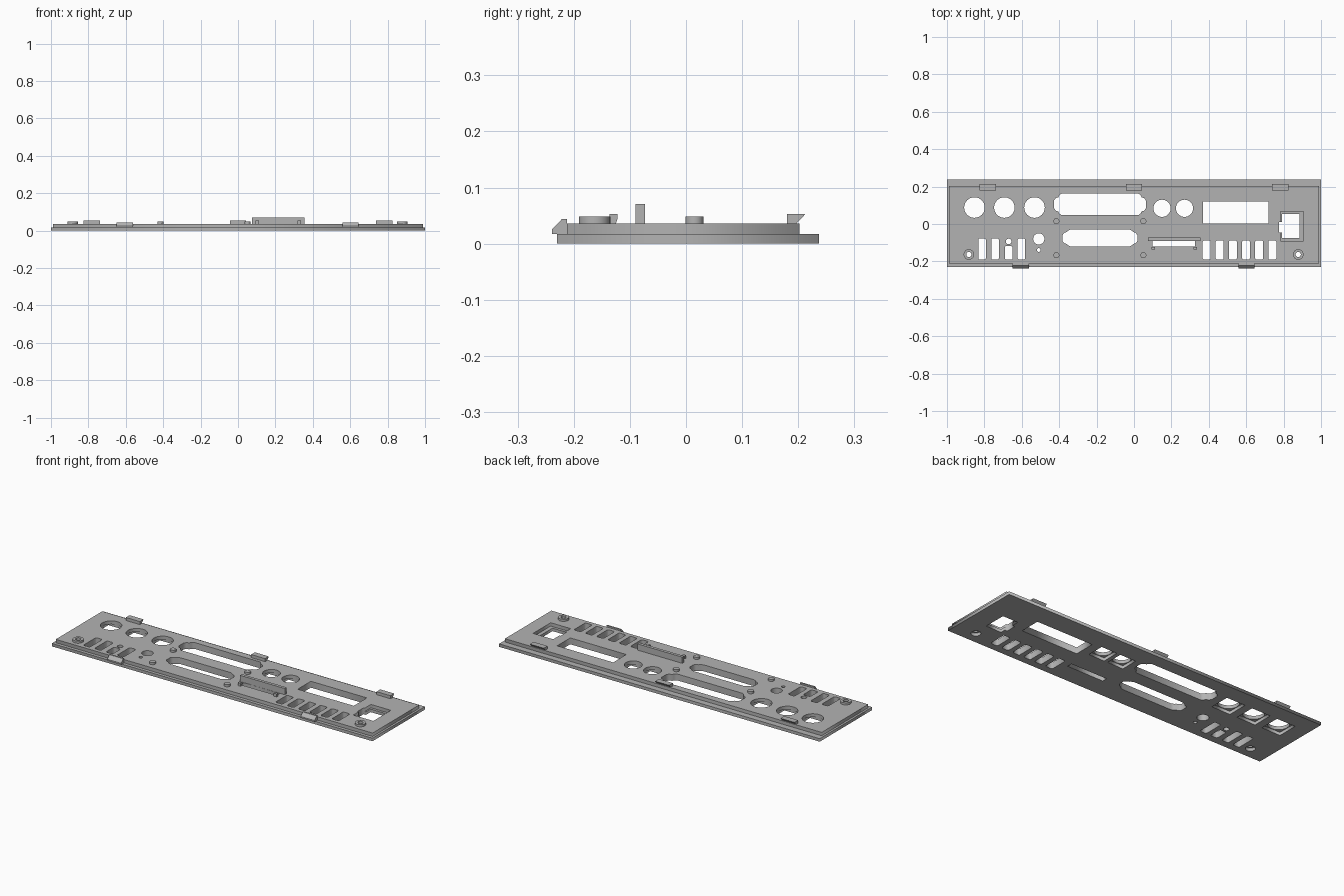
import bpy, math

if "Cube" in bpy.data.objects:
    bpy.data.objects.remove(bpy.data.objects["Cube"])

grey = bpy.data.materials.new("plastic_grey")
grey.diffuse_color = (0.45, 0.45, 0.45, 1)
grey.use_nodes = True
grey.node_tree.nodes["Principled BSDF"].inputs["Base Color"].default_value = grey.diffuse_color

BASE_TOP, TOP = 0.017, 0.036


# Outline helpers
def rect(x0, x1, y0, y1):
    return [(x0, y0), (x1, y0), (x1, y1), (x0, y1)]


def circle(cx, cy, r, n=32):
    return [(cx + r * math.cos(2 * math.pi * i / n),
             cy + r * math.sin(2 * math.pi * i / n)) for i in range(n)]


def slot(cx, y0, y1, w, c=0.006):
    h = w / 2
    return [(cx - h + c, y0), (cx + h - c, y0), (cx + h, y0 + c), (cx + h, y1 - c),
            (cx + h - c, y1), (cx - h + c, y1), (cx - h, y1 - c), (cx - h, y0 + c)]


def mirrored(cx, cy, quarter):
    q = list(quarter)
    r = q[::-1]
    return ([(cx + x, cy + y) for x, y in q] + [(cx + x, cy - y) for x, y in r] +
            [(cx - x, cy - y) for x, y in q] + [(cx - x, cy + y) for x, y in r])


# Filled outline with holes, extruded between two heights
def plate(name, outlines, z0, z1):
    cu = bpy.data.curves.new(name, 'CURVE')
    cu.dimensions = '2D'
    cu.fill_mode = 'BOTH'
    cu.extrude = (z1 - z0) / 2
    for pts in outlines:
        sp = cu.splines.new('POLY')
        sp.points.add(len(pts) - 1)
        for p, (x, y) in zip(sp.points, pts):
            p.co = (x, y, 0, 1)
        sp.use_cyclic_u = True
    ob = bpy.data.objects.new(name, cu)
    ob.location.z = (z0 + z1) / 2
    bpy.context.collection.objects.link(ob)
    cu.materials.append(grey)
    bpy.ops.object.select_all(action='DESELECT')
    ob.select_set(True)
    bpy.context.view_layer.objects.active = ob
    bpy.ops.object.convert(target='MESH')


# Side profile (y, z) swept along x
def sweep(name, profile, cx, width):
    n = len(profile)
    verts = [(cx + s * width / 2, y, z) for s in (-1, 1) for y, z in profile]
    faces = [tuple(range(n))[::-1], tuple(range(n, 2 * n))]
    faces += [(i, (i + 1) % n, (i + 1) % n + n, i + n) for i in range(n)]
    me = bpy.data.meshes.new(name)
    me.from_pydata(verts, [], faces)
    me.materials.append(grey)
    ob = bpy.data.objects.new(name, me)
    bpy.context.collection.objects.link(ob)
    bpy.ops.object.select_all(action='DESELECT')
    ob.select_set(True)
    bpy.context.view_layer.objects.active = ob
    bpy.ops.object.mode_set(mode='EDIT')
    bpy.ops.mesh.select_all(action='SELECT')
    bpy.ops.mesh.normals_make_consistent(inside=False)
    bpy.ops.object.mode_set(mode='OBJECT')


# Openings shared by both layers
openings = [
    mirrored(-0.182, 0.105, [(0.205, 0.058), (0.218, 0.048), (0.222, 0.038),
                             (0.236, 0.034), (0.246, 0.02)]),
    mirrored(-0.182, -0.075, [(0.155, 0.046), (0.17, 0.04), (0.178, 0.032),
                              (0.19, 0.028), (0.2, 0.016)]),
    rect(0.37, 0.72, 0.003, 0.12),
    rect(0.1, 0.325, -0.12, -0.091),
    circle(-0.67, -0.093, 0.015),
    circle(-0.509, -0.08, 0.03),
    circle(-0.509, -0.139, 0.01),
    slot(-0.67, -0.19, -0.118, 0.042),
]
openings += [slot(x, -0.19, -0.077, 0.04) for x in (-0.812, -0.743, -0.602)]
openings += [slot(0.388 + 0.0703 * i, -0.19, -0.088, 0.043) for i in range(6)]

jacks = [(-0.853, 0.088, 0.055), (-0.693, 0.088, 0.055), (-0.532, 0.088, 0.055),
         (0.15, 0.084, 0.046), (0.27, 0.084, 0.046)]
screws = [(-0.883, -0.163), (0.878, -0.163)]

# Square jack pockets and wide screw recesses open to the underside
power_hole = [(0.79, -0.075), (0.885, -0.075), (0.885, 0.053), (0.79, 0.053),
              (0.79, 0.012), (0.775, 0.012), (0.775, -0.045), (0.79, -0.045)]
plate("base_panel", [rect(-1, 1, -0.23, 0.237)] + openings + [power_hole] +
      [rect(x - r - .003, x + r + .003, y - r - .003, y + r + .003) for x, y, r in jacks] +
      [circle(x, y, 0.025) for x, y in screws], 0, BASE_TOP)

# Raised layer with round jack holes and a recess around the power opening
recess = [(0.782, -0.09), (0.907, -0.09), (0.907, 0.067), (0.782, 0.067),
          (0.782, 0.012), (0.775, 0.012), (0.775, -0.045), (0.782, -0.045)]
plate("raised_panel", [rect(-0.988, 0.988, -0.212, 0.202)] + openings + [recess] +
      [circle(x, y, r) for x, y, r in jacks] +
      [circle(x, y, 0.014) for x, y in screws], BASE_TOP, TOP)

# Screw bosses and small pegs
for x, y in screws:
    plate("screw_boss", [circle(x, y, 0.028), circle(x, y, 0.014)], TOP, 0.048)
for x in (-0.415, 0.05):
    for y in (0.015, -0.167):
        plate("peg", [circle(x, y, 0.016, 24)], TOP, 0.048)

# Snap clips along the back and front edges
for x in (-0.782, 0, 0.782):
    sweep("back_clip", [(0.18, TOP), (0.18, 0.053), (0.213, 0.053), (0.197, TOP)], x, 0.087)
for x in (-0.605, 0.602):
    sweep("front_clip", [(-0.212, 0.017), (-0.239, 0.017), (-0.239, 0.025),
                         (-0.221, 0.044), (-0.212, 0.044)], x, 0.087)

# Card holder wall with its two hooked feet
sweep("holder_wall", [(-0.09, TOP), (-0.073, TOP), (-0.073, 0.071), (-0.09, 0.071)], 0.215, 0.28)
for x in (0.103, 0.327):
    sweep("holder_foot", [(-0.136, TOP), (-0.125, TOP), (-0.122, 0.044),
                          (-0.122, 0.053), (-0.136, 0.053)], x, 0.018)
